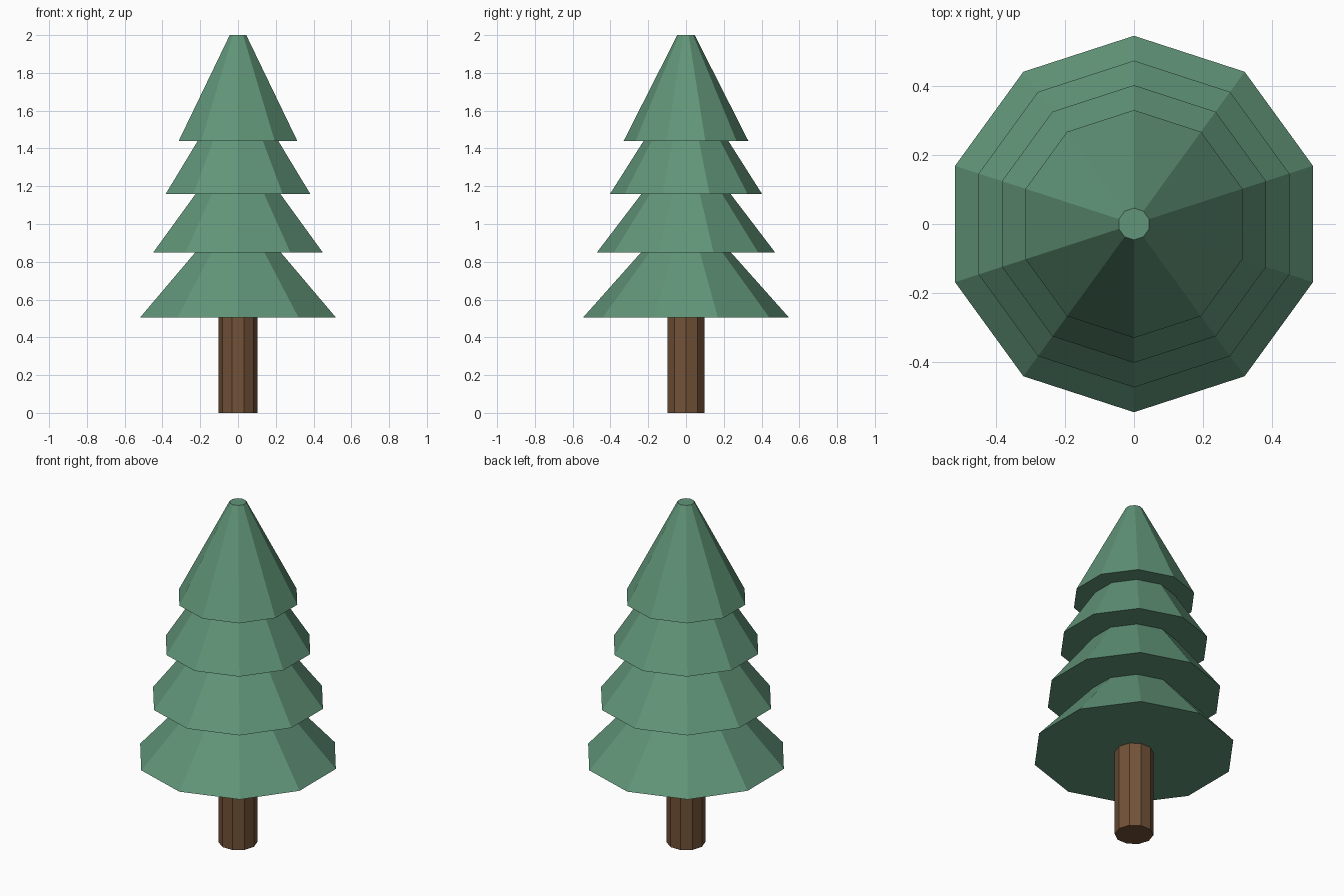
import bpy
import math

if "Cube" in bpy.data.objects:
    bpy.data.objects.remove(bpy.data.objects["Cube"])


def material(name, rgb):
    mat = bpy.data.materials.new(name)
    mat.diffuse_color = (*rgb, 1)
    mat.use_nodes = True
    mat.node_tree.nodes["Principled BSDF"].inputs["Base Color"].default_value = mat.diffuse_color
    return mat


def cone(name, r1, r2, z0, z1, mat, turn=0.0):
    # ten-sided frustum standing between heights z0 and z1
    bpy.ops.mesh.primitive_cone_add(vertices=10, radius1=r1, radius2=r2, depth=z1 - z0,
                                    location=(0, 0, (z0 + z1) / 2), rotation=(0, 0, turn))
    ob = bpy.context.object
    ob.name = name
    ob.data.materials.append(mat)
    return ob


green = material("needles", (0.12, 0.30, 0.19))
brown = material("bark", (0.17, 0.085, 0.04))

# Trunk, turned so a flat side faces the front
cone("trunk", 0.103, 0.103, 0, 0.52, brown, math.pi / 10)

# Overlapping foliage tiers, bottom to top: (base height, base radius)
tiers = [(0.505, 0.545), (0.848, 0.473), (1.16, 0.402), (1.44, 0.33)]
for i, (z, r) in enumerate(tiers):
    cone(f"foliage_tier_{i + 1}", r, 0.046, z, z + 0.56, green)
